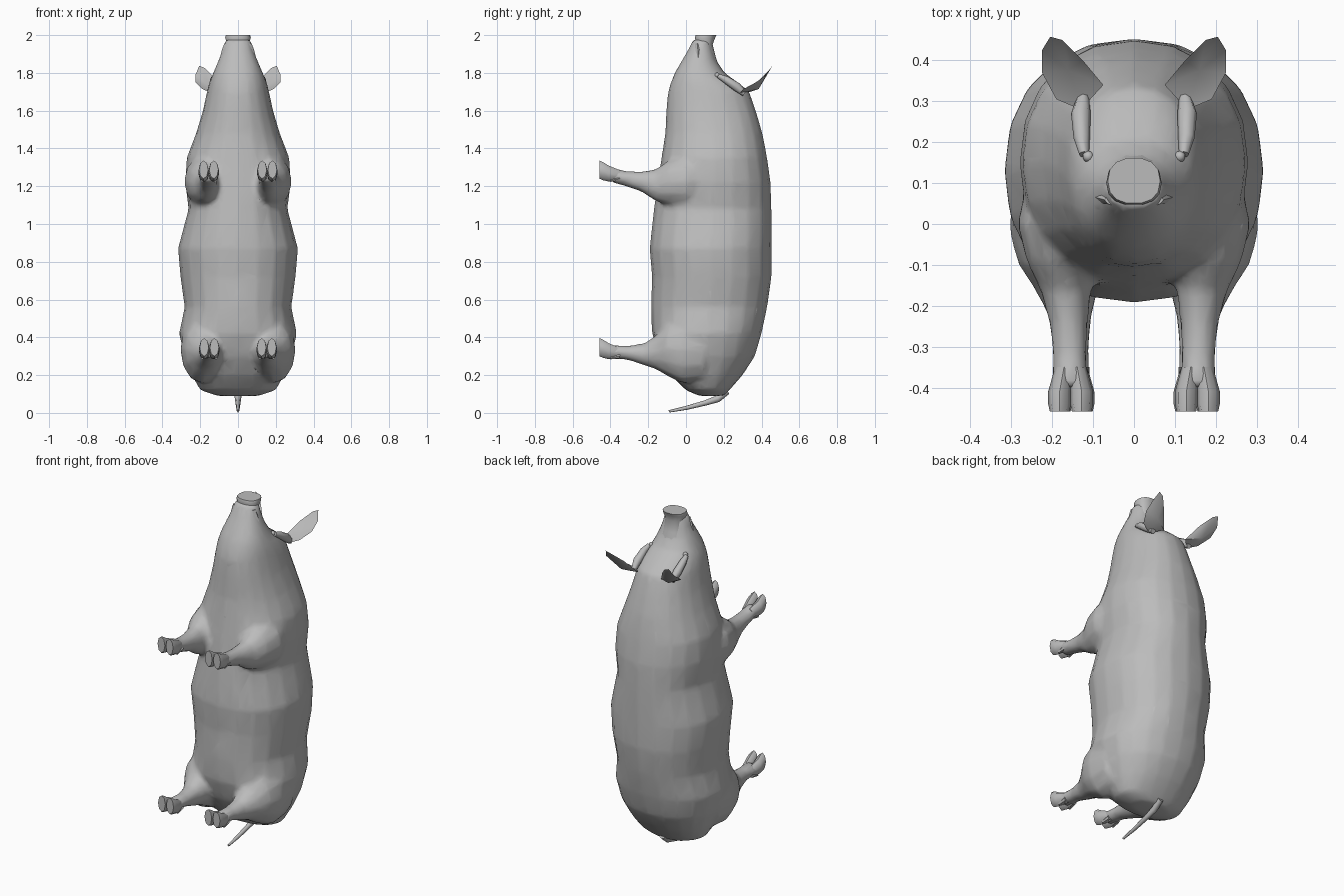
import bpy, bmesh, math
from mathutils import Vector

cube = bpy.data.objects.get("Cube")
if cube:
    bpy.data.objects.remove(cube, do_unlink=True)

hide = bpy.data.materials.new("hide grey")
hide.use_nodes = True
hide.diffuse_color = (0.5, 0.5, 0.5, 1)
bsdf = next(n for n in hide.node_tree.nodes if n.type == 'BSDF_PRINCIPLED')
bsdf.inputs["Base Color"].default_value = (0.5, 0.5, 0.5, 1)


def finish(bm, name, angle=50):
    bmesh.ops.recalc_face_normals(bm, faces=bm.faces)
    mesh = bpy.data.meshes.new(name)
    bm.to_mesh(mesh)
    bm.free()
    mesh.materials.append(hide)
    obj = bpy.data.objects.new(name, mesh)
    bpy.context.collection.objects.link(obj)
    shade(obj, angle)
    return obj


def shade(obj, angle):
    bpy.ops.object.select_all(action='DESELECT')
    obj.select_set(True)
    bpy.context.view_layer.objects.active = obj
    bpy.ops.object.shade_smooth_by_angle(angle=math.radians(angle))


def loft(bm, rings, sides=16, power=2.0):
    """Skin rings of (centre, half axis u, half axis v) and cap both ends."""
    loops = []
    for c, u, v in rings:
        loop = []
        for i in range(sides):
            a = 2 * math.pi * i / sides
            cu = math.copysign(abs(math.cos(a)) ** (2 / power), math.cos(a))
            sv = math.copysign(abs(math.sin(a)) ** (2 / power), math.sin(a))
            loop.append(bm.verts.new(Vector(c) + Vector(u) * cu + Vector(v) * sv))
        loops.append(loop)
    for a, b in zip(loops, loops[1:]):
        for i in range(sides):
            j = (i + 1) % sides
            bm.faces.new((a[i], a[j], b[j], b[i]))
    bm.faces.new(loops[0])
    bm.faces.new(loops[-1])


def upright(rows):
    """Rings across z from (z, belly y, back y, half width)."""
    return [((0, (f + b) / 2, z), (w, 0, 0), (0, (b - f) / 2, 0)) for z, f, b, w in rows]


def forward(rows, side):
    """Rings across y from (y, x, z, half width, half height)."""
    return [((side * x, y, z), (w, 0, 0), (0, 0, h)) for y, x, z, w, h in rows]


# Torso and head, from rump to jaw
torso = [(0.09, 0.07, 0.2, 0.11), (0.12, 0.0, 0.23, 0.2), (0.2, -0.08, 0.3, 0.245),
         (0.3, -0.14, 0.365, 0.285), (0.42, -0.18, 0.4, 0.312), (0.56, -0.185, 0.43, 0.283),
         (0.72, -0.18, 0.453, 0.305), (0.87, -0.193, 0.453, 0.318), (1.08, -0.17, 0.453, 0.262),
         (1.22, -0.15, 0.448, 0.28), (1.35, -0.13, 0.43, 0.272), (1.48, -0.11, 0.405, 0.222),
         (1.6, -0.105, 0.37, 0.186), (1.7, -0.095, 0.335, 0.165), (1.75, -0.08, 0.275, 0.152),
         (1.8, -0.06, 0.205, 0.132), (1.86, -0.025, 0.165, 0.106), (1.92, 0.01, 0.145, 0.082),
         (1.975, 0.038, 0.13, 0.068)]

# Legs start wide inside the torso and narrow to the pastern
fore_leg = [(0.12, 0.17, 1.23, 0.09, 0.11), (0.0, 0.178, 1.225, 0.108, 0.14),
            (-0.09, 0.172, 1.22, 0.092, 0.12), (-0.16, 0.167, 1.205, 0.063, 0.085),
            (-0.24, 0.16, 1.225, 0.048, 0.053), (-0.32, 0.157, 1.24, 0.042, 0.041),
            (-0.4, 0.155, 1.262, 0.045, 0.04)]
hind_leg = [(0.1, 0.19, 0.34, 0.11, 0.17), (-0.02, 0.19, 0.335, 0.115, 0.18),
            (-0.1, 0.178, 0.34, 0.105, 0.145), (-0.16, 0.165, 0.32, 0.078, 0.09),
            (-0.22, 0.157, 0.31, 0.055, 0.06), (-0.3, 0.153, 0.317, 0.043, 0.039),
            (-0.4, 0.152, 0.325, 0.045, 0.035)]

bm = bmesh.new()
loft(bm, upright(torso), 20, 2.2)
for side in (-1, 1):
    loft(bm, forward(fore_leg, side), 12)
    loft(bm, forward(hind_leg, side), 12)
body = finish(bm, "body")

# Melt the legs into the torso, then thin the mesh again
remesh = body.modifiers.new("fuse", 'REMESH')
remesh.mode = 'VOXEL'
remesh.voxel_size = 0.014
soften = body.modifiers.new("soften", 'SMOOTH')
soften.factor = 0.5
soften.iterations = 5
thin = body.modifiers.new("thin", 'DECIMATE')
thin.ratio = 0.15
bpy.context.view_layer.objects.active = body
for modifier in [m.name for m in body.modifiers]:
    bpy.ops.object.modifier_apply(modifier=modifier)
shade(body, 60)

# Cloven trotters with dew claws
for name, x, z in (("fore", 0.155, 1.27), ("hind", 0.152, 0.33)):
    for side, label in ((1, "left"), (-1, "right")):
        bm = bmesh.new()
        for toe in (-0.027, 0.027):
            rows = [(-0.35, x + toe * 0.6, z - 0.015, 0.022, 0.03),
                    (-0.41, x + toe, z - 0.003, 0.028, 0.042),
                    (-0.44, x + toe, z + 0.01, 0.028, 0.048),
                    (-0.458, x + toe, z + 0.018, 0.024, 0.048)]
            loft(bm, forward(rows, side), 8)
            claw = [(-0.35, x + toe, z - 0.028, 0.016, 0.014),
                    (-0.4, x + toe * 1.3, z - 0.04, 0.008, 0.008)]
            loft(bm, forward(claw, side), 6)
        finish(bm, f"{label}_{name}_trotter")

# Snout with a flared flat disc overhanging the jaw
bm = bmesh.new()
loft(bm, upright([(1.82, 0.06, 0.18, 0.075), (1.89, 0.06, 0.157, 0.062),
                  (1.95, 0.055, 0.142, 0.056), (1.985, 0.046, 0.155, 0.068),
                  (2.0, 0.05, 0.162, 0.064)]), 14, 2.4)
finish(bm, "snout")

# Lip that curls around the mouth
bm = bmesh.new()
loft(bm, upright([(1.88, 0.03, 0.1, 0.096), (1.925, 0.035, 0.09, 0.084),
                  (1.955, 0.038, 0.08, 0.072)]), 14)
finish(bm, "lip")

# Cupped ears, built as an outline fanned around a sunken centre
outline = [(0.075, 0.34, 1.70), (0.125, 0.4, 1.775), (0.175, 0.45, 1.825),
           (0.205, 0.458, 1.838), (0.225, 0.425, 1.79), (0.225, 0.37, 1.75),
           (0.19, 0.305, 1.715), (0.13, 0.28, 1.69)]
for side, label in ((1, "left"), (-1, "right")):
    bm = bmesh.new()
    rim = [bm.verts.new((side * x, y, z)) for x, y, z in outline]
    hollow = bm.verts.new((side * 0.16, 0.375, 1.735))
    rear = bm.verts.new((side * 0.155, 0.385, 1.715))
    for i, a in enumerate(rim):
        b = rim[(i + 1) % len(rim)]
        bm.faces.new((a, b, hollow))
        bm.faces.new((b, a, rear))
    finish(bm, f"{label}_ear", 40)

# Eyes under short brow ridges
for side, label in ((1, "left"), (-1, "right")):
    bm = bmesh.new()
    bmesh.ops.create_uvsphere(bm, u_segments=10, v_segments=6, radius=0.014)
    bmesh.ops.translate(bm, verts=bm.verts, vec=(side * 0.112, 0.165, 1.788))
    finish(bm, f"{label}_eye")
    bm = bmesh.new()
    brow = [((0.122, 0.17, 1.785), 0.012), ((0.128, 0.21, 1.765), 0.02),
            ((0.13, 0.27, 1.725), 0.024), ((0.125, 0.31, 1.69), 0.015)]
    loft(bm, [((side * c[0], c[1], c[2]), (r, 0, 0), (0, r * 0.6, r * 0.8)) for c, r in brow], 8)
    finish(bm, f"{label}_brow")

# Thin tail hanging under the rump
bm = bmesh.new()
tail = [((0, 0.22, 0.12), 0.02), ((0, 0.17, 0.075), 0.017), ((0, 0.1, 0.052), 0.013),
        ((0, 0.0, 0.026), 0.01), ((0, -0.09, 0.008), 0.006)]
loft(bm, [(c, (r, 0, 0), (0, -r * 0.4, r)) for c, r in tail], 8)
finish(bm, "tail")
